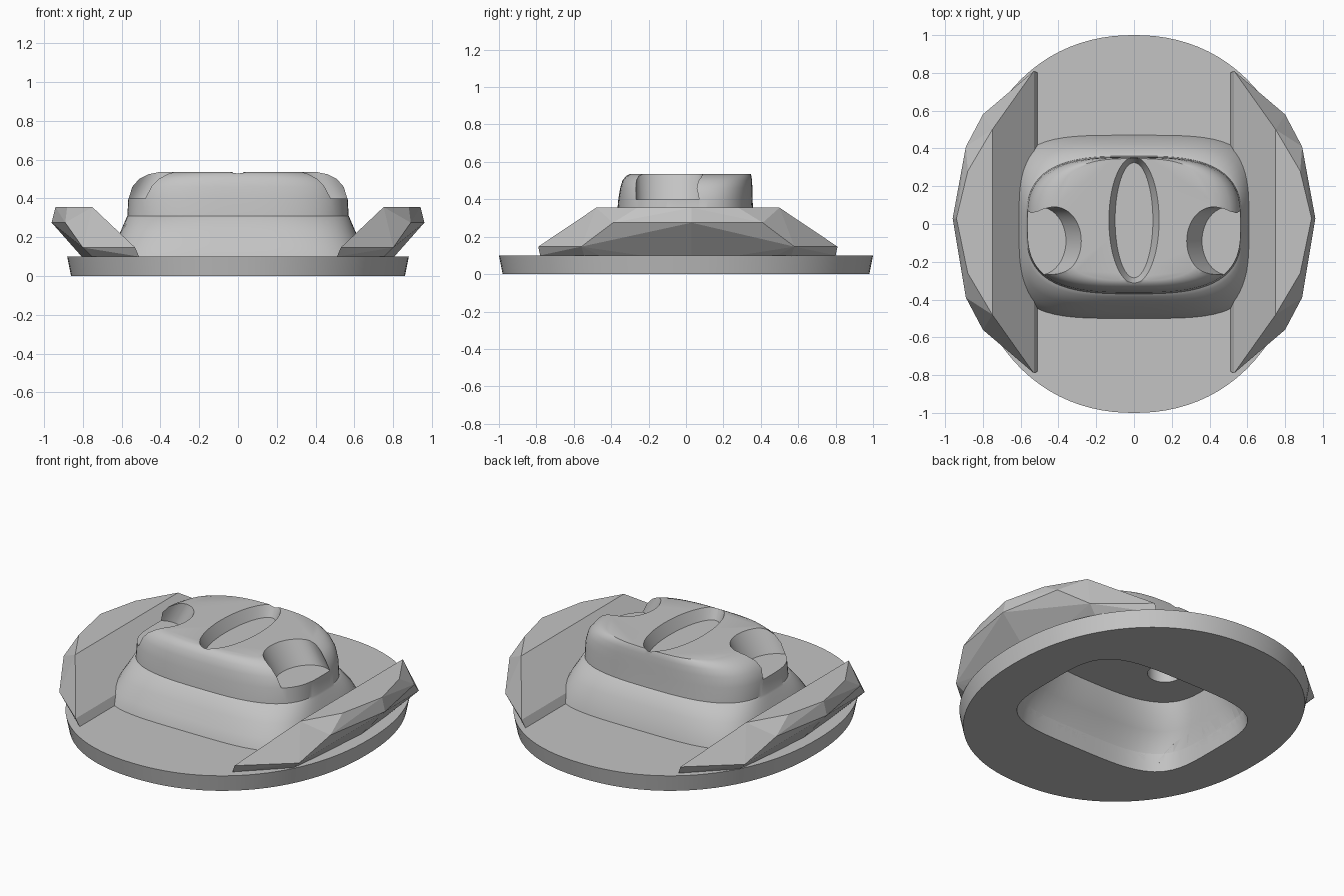
import bpy, bmesh, math

cube = bpy.data.objects.get("Cube")
if cube:
    bpy.data.objects.remove(cube, do_unlink=True)

GREY = (0.55, 0.55, 0.55, 1.0)
felt = bpy.data.materials.new("plain_grey")
felt.use_nodes = True
felt.diffuse_color = GREY
felt.node_tree.nodes["Principled BSDF"].inputs["Base Color"].default_value = GREY


def make_object(name, bm):
    bmesh.ops.recalc_face_normals(bm, faces=bm.faces)
    mesh = bpy.data.meshes.new(name)
    bm.to_mesh(mesh)
    bm.free()
    mesh.materials.append(felt)
    obj = bpy.data.objects.new(name, mesh)
    bpy.context.collection.objects.link(obj)
    return obj


def loft(name, rings, segments=72):
    """Closed stack of superellipses: (z, centre x, half x, front y, back y, power)."""
    bm = bmesh.new()
    loops = []
    for z, cx, rx, front, back, power in rings:
        cy, ry = (front + back) / 2, (back - front) / 2
        loop = []
        for i in range(segments):
            a = 2 * math.pi * i / segments
            c, s = math.cos(a), math.sin(a)
            r = (abs(c) ** power + abs(s) ** power) ** (-1 / power)
            loop.append(bm.verts.new((cx + rx * r * c, cy + ry * r * s, z)))
        loops.append(loop)
    for low, high in zip(loops, loops[1:]):
        for i in range(segments):
            j = (i + 1) % segments
            bm.faces.new((low[i], low[j], high[j], high[i]))
    bm.faces.new(loops[0])
    bm.faces.new(loops[-1])
    return make_object(name, bm)


def cut(obj, cutters):
    bpy.context.view_layer.objects.active = obj
    for cutter in cutters:
        mod = obj.modifiers.new("cut", 'BOOLEAN')
        mod.operation = 'DIFFERENCE'
        mod.solver = 'EXACT'
        mod.object = cutter
        bpy.ops.object.modifier_apply(modifier=mod.name)


def smooth(obj):
    bpy.ops.object.select_all(action='DESELECT')
    obj.select_set(True)
    bpy.context.view_layer.objects.active = obj
    bpy.ops.object.shade_smooth_by_angle(angle=math.radians(30))


# Oval brim
brim = loft("brim", [
    (0, 0, 0.86, -0.98, 0.98, 2.15),
    (0.1, 0, 0.88, -1, 1, 2.15)], 96)

# Crown with flared foot and rounded sides
crown = loft("crown", [
    (0.05, 0, 0.68, -0.51, 0.48, 4),
    (0.1, 0, 0.66, -0.5, 0.47, 4),
    (0.16, 0, 0.635, -0.47, 0.45, 4),
    (0.23, 0, 0.605, -0.43, 0.42, 3.8),
    (0.3, 0, 0.575, -0.385, 0.375, 3.3),
    (0.31, 0, 0.57, -0.37, 0.36, 3),
    (0.4, 0, 0.565, -0.362, 0.356, 3),
    (0.46, 0, 0.545, -0.352, 0.355, 3),
    (0.5, 0, 0.51, -0.34, 0.353, 3),
    (0.525, 0, 0.46, -0.32, 0.35, 3),
    (0.535, 0, 0.41, -0.3, 0.346, 3)], 96)

# Turned-up side flaps: angular solids, mirrored
FLAP_TOP = [(0.53, 0.81, 0.147), (0.75, 0.5, 0.355), (0.88, 0.28, 0.355), (0.94, 0.03, 0.355)]
FLAP_RIM = [(0.8, 0.58, 0.147), (0.89, 0.41, 0.275), (0.96, 0.03, 0.275)]
FLAP_FOOT = [(0.51, 0.8, 0.1), (0.71, 0.55, 0.06), (0.73, 0.4, 0.06), (0.77, 0.03, 0.06)]


def flap(name, side):
    bm = bmesh.new()
    for x, y, z in FLAP_TOP + FLAP_RIM + FLAP_FOOT:
        bm.verts.new((side * x, y, z))
        if y > 0.1:
            bm.verts.new((side * x, 0.02 - y, z))
    bmesh.ops.convex_hull(bm, input=bm.verts)
    bmesh.ops.dissolve_limit(bm, angle_limit=0.02, verts=bm.verts, edges=bm.edges)
    return make_object(name, bm)


flaps = [flap("left_flap", 1), flap("right_flap", -1)]

# Hollow inside, with two round sockets in its ceiling
cavity = loft("cavity_cutter", [
    (-0.02, 0, 0.585, -0.485, 0.455, 4),
    (0.1, 0, 0.57, -0.46, 0.43, 4),
    (0.2, 0, 0.54, -0.39, 0.38, 3.6),
    (0.27, 0, 0.52, -0.35, 0.34, 3.2),
    (0.34, 0, 0.5, -0.33, 0.325, 3)])
sockets = [loft("socket_cutter", [
    (0.3, s * 0.22, 0.095, -0.095, 0.095, 2),
    (0.45, s * 0.22, 0.095, -0.095, 0.095, 2)], 32) for s in (1, -1)]

# Slanted round pits in the crown sides and an oval dent on top
pits = [loft("pit_cutter", [
    (0.4, s * 0.5, 0.14, -0.27, 0.09, 2),
    (0.6, s * 0.38, 0.14, -0.27, 0.09, 2)], 48) for s in (1, -1)]
dent = loft("dent_cutter", [
    (0.47, 0, 0.1, -0.285, 0.325, 2),
    (0.535, 0, 0.133, -0.315, 0.355, 2),
    (0.6, 0, 0.166, -0.345, 0.385, 2)], 64)

cut(crown, [cavity] + sockets + pits + [dent])
for part in [brim] + flaps:
    cut(part, [cavity])
for cutter in [cavity, dent] + sockets + pits:
    bpy.data.objects.remove(cutter, do_unlink=True)
for part in (brim, crown):
    smooth(part)
